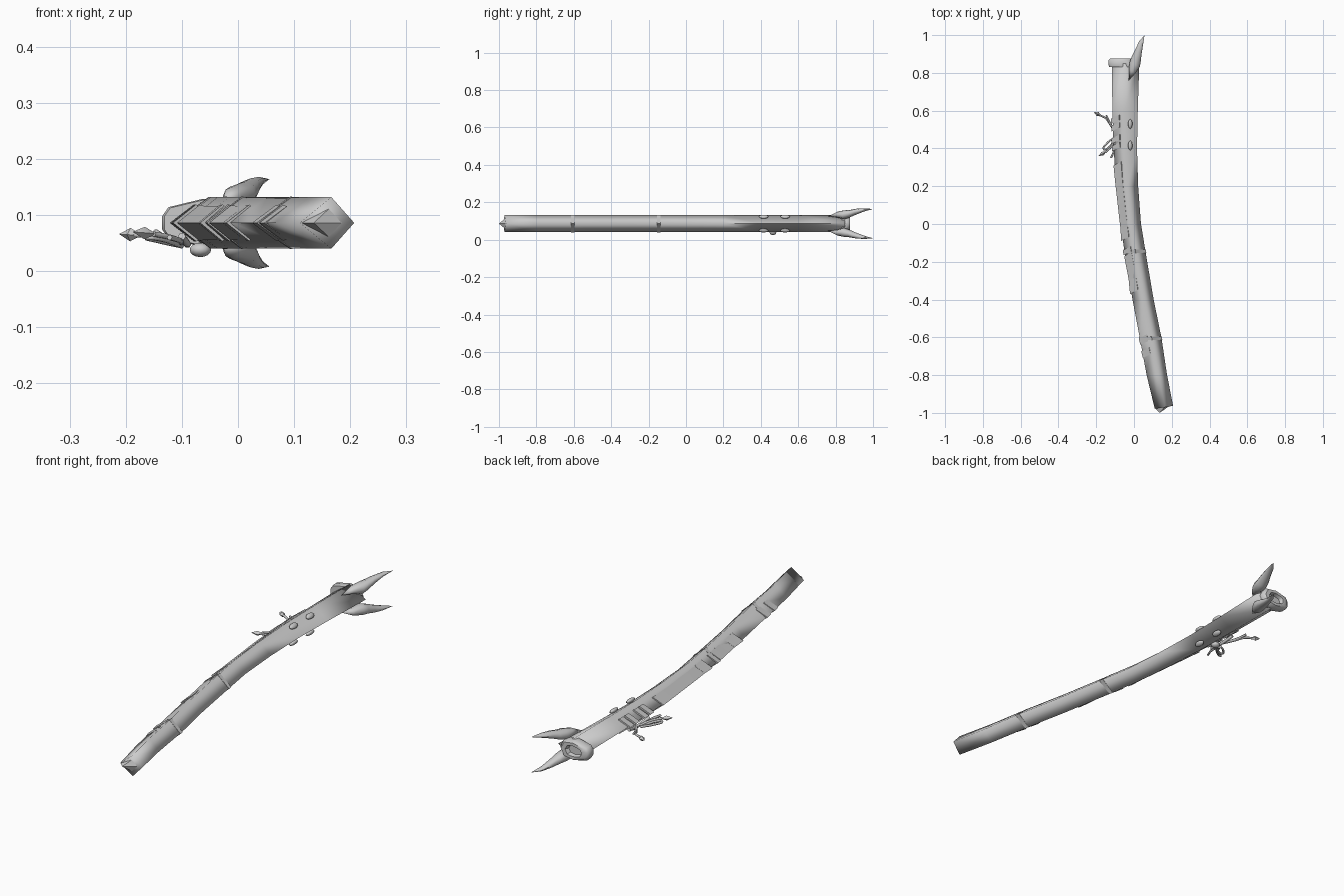
import bpy, bmesh, math
from mathutils import Vector

if "Cube" in bpy.data.objects:
    bpy.data.objects.remove(bpy.data.objects["Cube"])

ZC = 0.086
grey = bpy.data.materials.new("plain grey")
grey.diffuse_color = (0.6, 0.6, 0.6, 1)
grey.use_nodes = True
grey.node_tree.nodes["Principled BSDF"].inputs["Base Color"].default_value = grey.diffuse_color


def loft(name, rings, cap=True, closed=True, angle=40):
    """Skin a list of rings; a one-point ring makes a tip."""
    bm = bmesh.new()
    rows = [[bm.verts.new(p) for p in r] for r in rings]
    for a, b in zip(rows, rows[1:]):
        n = max(len(a), len(b))
        for i in range(n if closed else n - 1):
            j = (i + 1) % n
            if len(a) == 1:
                bm.faces.new((a[0], b[i], b[j]))
            elif len(b) == 1:
                bm.faces.new((a[i], a[j], b[0]))
            else:
                bm.faces.new((a[i], a[j], b[j], b[i]))
    if cap:
        for r in (rows[0], rows[-1]):
            if len(r) > 2:
                bm.faces.new(r)
    bmesh.ops.recalc_face_normals(bm, faces=bm.faces)
    me = bpy.data.meshes.new(name)
    bm.to_mesh(me)
    bm.free()
    me.materials.append(grey)
    ob = bpy.data.objects.new(name, me)
    bpy.context.collection.objects.link(ob)
    bpy.ops.object.select_all(action='DESELECT')
    ob.select_set(True)
    bpy.context.view_layer.objects.active = ob
    bpy.ops.object.shade_smooth_by_angle(angle=math.radians(angle))
    return ob


# Sheath outline: y, left x, right x
OUT = [(-0.97, 0.11, 0.207), (-0.8, 0.067, 0.175), (-0.6, 0.03, 0.145),
       (-0.4, -0.008, 0.104), (-0.2, -0.042, 0.07), (0, -0.072, 0.037),
       (0.2, -0.094, 0.022), (0.4, -0.108, 0.016), (0.6, -0.114, 0.02),
       (0.85, -0.118, 0.028)]


def sides(y):
    y = min(max(y, OUT[0][0]), OUT[-1][0])
    for a, b in zip(OUT, OUT[1:]):
        if y <= b[0]:
            t = (y - a[0]) / (b[0] - a[0])
            return a[1] + t * (b[1] - a[1]), a[2] + t * (b[2] - a[2])


def section(y, grow=0.0, tilt=0.0):
    l, r = sides(y)
    m = l + (r - l) * (0.58 - 0.13 * (y + 0.97) / 1.82)
    h = 0.046 + grow * 0.3
    return [Vector((l - grow, y - tilt, ZC)), Vector((m, y, ZC + h)),
            Vector((r + grow, y + tilt, ZC)), Vector((m, y, ZC - h))]


# Curved diamond-section sheath with a low faceted tip
body = [section(o[0], tilt=0.008 if i == 0 else 0) for i, o in enumerate(OUT)]
loft("sheath", body, angle=105)
loft("end_point", [[(0.135, -1.0, ZC)],
                   [(0.112, -0.976, ZC), (0.163, -0.969, 0.112),
                    (0.187, -0.964, ZC), (0.163, -0.969, 0.06)]])

# Thin full rings
for i, y in enumerate((-0.605, -0.145)):
    loft(f"ring_{i}", [section(y - 0.009, 0.003), section(y + 0.009, 0.003)])


def edge_plate(name, y0, y1, g0, g1):
    """Raised chevron plate wrapping the left ridge."""
    rings = []
    for k in range(5):
        t = k / 4
        y, g = y0 + (y1 - y0) * t, g0 + (g1 - g0) * t
        s = section(y)
        n = Vector((-g, 0, 0))
        up, dn = s[0].lerp(s[1], 0.62), s[0].lerp(s[3], 0.62)
        skew = Vector((0, 0.02, 0))
        rings.append([up + skew, up + n * 0.5 + skew + Vector((0, 0, g * 0.5)), s[0] + n,
                      dn + n * 0.5 + skew - Vector((0, 0, g * 0.5)), dn + skew])
    loft(name, rings, angle=30)


for i, p in enumerate([(-0.71, -0.675, 0.003, 0.006), (-0.64, -0.605, 0.004, 0.006),
                       (-0.37, -0.3, 0.008, 0.003), (-0.3, -0.17, 0.002, 0.005),
                       (-0.165, -0.14, 0.008, 0.008), (-0.09, -0.03, 0.009, 0.004),
                       (-0.03, 0.18, 0.003, 0.003), (0.18, 0.31, 0.003, 0.007)]):
    edge_plate(f"edge_plate_{i}", *p)

# Cord wraps: chevron bands on the left, small oval lugs on the right
for i, y in enumerate((0.385, 0.425, 0.49, 0.53)):
    edge_plate(f"cord_wrap_{i}", y, y + 0.028, 0.009, 0.009)
for y in (0.415, 0.53):
    for sgn in (1, -1):
        c = Vector((-0.02, y, ZC + sgn * 0.037))
        bpy.ops.mesh.primitive_uv_sphere_add(segments=10, ring_count=6, location=c)
        ob = bpy.context.object
        ob.name = "lug"
        ob.scale = (0.013, 0.026, 0.009)
        ob.rotation_euler = (0, sgn * math.radians(36), 0)
        ob.data.materials.append(grey)
        bpy.ops.object.shade_smooth()


# Swept cord helper
def cord(name, pts, r=0.005):
    cu = bpy.data.curves.new(name, 'CURVE')
    cu.dimensions = '3D'
    cu.bevel_depth = r
    cu.bevel_resolution = 1
    cu.resolution_u = 4
    cu.use_fill_caps = True
    sp = cu.splines.new('BEZIER')
    sp.bezier_points.add(len(pts) - 1)
    for b, p in zip(sp.bezier_points, pts):
        b.co = p
        b.handle_left_type = b.handle_right_type = 'AUTO'
    cu.materials.append(grey)
    bpy.context.collection.objects.link(bpy.data.objects.new(name, cu))


def tassel(name, a, b, r):
    """Pointed four-sided cord end."""
    a, b = Vector(a), Vector(b)
    d = (b - a).normalized()
    u = d.cross(Vector((0, 0, 1))).normalized()
    v = d.cross(u)
    m = a.lerp(b, 0.5)
    loft(name, [[a], [m + u * r, m + v * r, m - u * r, m - v * r], [b]])


cord("long_cord", [(-0.095, 0.48, 0.05), (-0.125, 0.525, 0.055), (-0.15, 0.56, 0.062), (-0.185, 0.577, 0.065)])
tassel("long_tassel", (-0.172, 0.572, 0.064), (-0.212, 0.592, 0.066), 0.012)
cord("upper_cord", [(-0.1, 0.49, 0.05), (-0.13, 0.54, 0.06), (-0.147, 0.575, 0.07)])
cord("lower_cord", [(-0.095, 0.46, 0.05), (-0.12, 0.41, 0.06), (-0.15, 0.38, 0.066)])
tassel("lower_tassel", (-0.145, 0.385, 0.066), (-0.188, 0.36, 0.07), 0.011)
cord("loop_small", [(-0.1, 0.46, 0.045), (-0.145, 0.425, 0.055), (-0.16, 0.395, 0.06),
                    (-0.14, 0.4, 0.058), (-0.1, 0.45, 0.045)])
cord("loop_short", [(-0.1, 0.45, 0.05), (-0.105, 0.39, 0.055), (-0.122, 0.35, 0.06)])
cord("cord_bridge", [(-0.1, 0.40, 0.062), (-0.09, 0.47, 0.048), (-0.1, 0.54, 0.062)], 0.007)

# Round knot under the sheath
bpy.ops.mesh.primitive_uv_sphere_add(segments=12, ring_count=8, location=(-0.067, 0.465, 0.038))
knot = bpy.context.object
knot.name = "knot"
knot.scale = (0.019, 0.018, 0.013)
knot.data.materials.append(grey)
bpy.ops.object.shade_smooth()


# Rounded mouth collar with a recessed slot
def collar(y, s):
    shape = [(-0.073, 0.012), (-0.073, -0.012), (-0.062, -0.028), (0.0, -0.043),
             (0.05, -0.035), (0.068, 0.0), (0.05, 0.035), (0.0, 0.043), (-0.062, 0.028)]
    return [(-0.062 + x * s, y, ZC + z * s) for x, z in shape]


loft("mouth_collar", [collar(0.832, 0.95), collar(0.842, 1), collar(0.866, 1), collar(0.877, 0.85),
                      collar(0.877, 0.55), collar(0.86, 0.45)], angle=50)

# Pair of curved horns, mirrored above and below
HORN = [(0.81, -0.010, 0.134, 0.017, 0.016), (0.845, 0.004, 0.133, 0.027, 0.024),
        (0.875, 0.012, 0.139, 0.024, 0.02), (0.91, 0.023, 0.150, 0.017, 0.0155),
        (0.955, 0.037, 0.160, 0.010, 0.008)]
for sgn, name in ((1, "upper_horn"), (-1, "lower_horn")):
    rings = [[(-0.028, 0.76, ZC + sgn * 0.038)]]
    for y, x, z, rx, rz in HORN:
        rings.append([(x + rx * math.cos(a), y - 0.012 * math.cos(a), ZC + sgn * (z - ZC) + rz * math.sin(a))
                      for a in (k * math.pi / 4 for k in range(8))])
    rings.append([(0.056, 1.0, ZC + sgn * 0.078)])
    loft(name, rings, angle=60)
